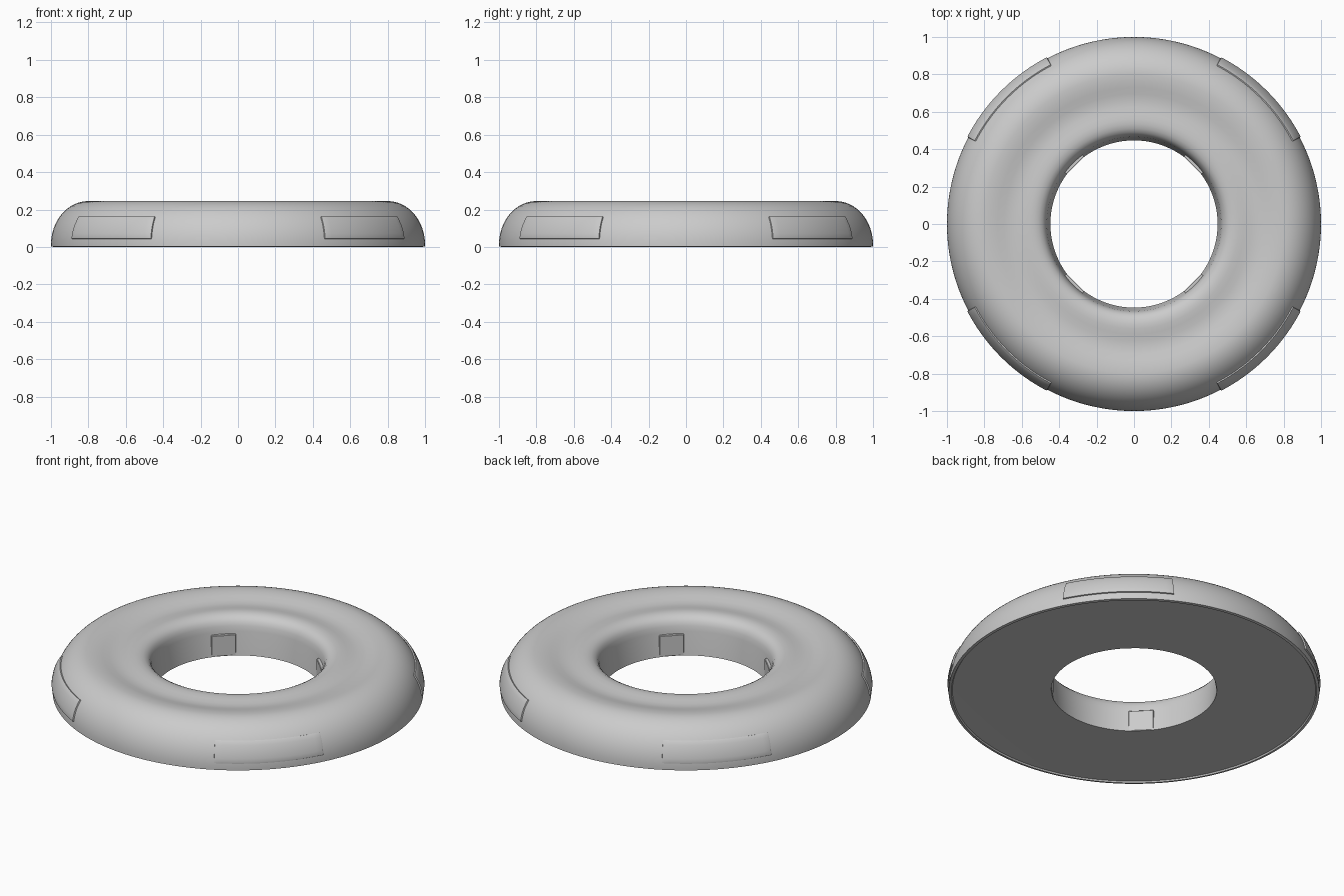
import bpy, bmesh, math
from mathutils import Vector, Matrix

if "Cube" in bpy.data.objects:
    bpy.data.objects.remove(bpy.data.objects["Cube"])

SEG = 144


def outer_point(t):
    """Rounded outer side: t = 0 at the rim, pi/2 at the crown."""
    return Vector((0.80 + 0.20 * math.cos(t), 0.012 + 0.233 * math.sin(t)))


def outer_normal(t):
    return Vector((math.cos(t) / 0.20, math.sin(t) / 0.233)).normalized()


def make_object(name, bm, angle=35):
    bmesh.ops.recalc_face_normals(bm, faces=bm.faces)
    mesh = bpy.data.meshes.new(name)
    bm.to_mesh(mesh)
    bm.free()
    obj = bpy.data.objects.new(name, mesh)
    bpy.context.collection.objects.link(obj)
    bpy.ops.object.select_all(action='DESELECT')
    obj.select_set(True)
    bpy.context.view_layer.objects.active = obj
    bpy.ops.object.shade_smooth_by_angle(angle=math.radians(angle))
    return obj


# Ring body: closed cross-section swept around z
profile = [(0.985, 0.0), (1.0, 0.003)]
profile += [tuple(outer_point(i / 16 * math.pi / 2)) for i in range(17)]
profile += [(0.765, 0.243), (0.73, 0.237), (0.695, 0.229), (0.66, 0.224),
            (0.625, 0.225), (0.59, 0.230), (0.56, 0.234), (0.535, 0.234),
            (0.51, 0.229), (0.49, 0.218), (0.476, 0.202), (0.467, 0.18),
            (0.462, 0.15), (0.447, 0.013),
            (0.577, 0.013), (0.98, 0.008)]
bm = bmesh.new()
rings = []
for k in range(SEG):
    a = 2 * math.pi * k / SEG
    rings.append([bm.verts.new((r * math.cos(a), r * math.sin(a), z)) for r, z in profile])
n = len(profile)
for k in range(SEG):
    A, B = rings[k], rings[(k + 1) % SEG]
    for i in range(n):
        j = (i + 1) % n
        bm.faces.new((A[i], A[j], B[j], B[i]))
make_object("ring_body", bm)


# Outer pads: thin raised patches that follow the rounded side
def pad(name, centre):
    half = math.radians(17.5)
    t0, t1 = math.asin(0.03 / 0.233), math.asin(0.148 / 0.233)
    us = [0, 0.004, 0.022] + [0.022 + 0.956 * i / 20 for i in range(1, 21)] + [0.996, 1]
    vs = [0, 0.015, 0.08] + [0.08 + 0.84 * i / 6 for i in range(1, 7)] + [0.985, 1]
    bm = bmesh.new()
    grid = []
    for iu, u in enumerate(us):
        a = centre + half * (2 * u - 1)
        row = []
        for iv, v in enumerate(vs):
            depth = min(iu, iv, len(us) - 1 - iu, len(vs) - 1 - iv)
            lift = (-0.004, 0.007, 0.009)[min(depth, 2)]
            t = t0 + (t1 - t0) * v
            r, z = outer_point(t) + outer_normal(t) * lift
            row.append(bm.verts.new((r * math.cos(a), r * math.sin(a), z)))
        grid.append(row)
    for A, B in zip(grid, grid[1:]):
        for i in range(len(vs) - 1):
            bm.faces.new((A[i], B[i], B[i + 1], A[i + 1]))
    make_object(name, bm)


# Inner tabs: small flat blocks on the wall of the hole
def tab(name, angle):
    bm = bmesh.new()
    bmesh.ops.create_cube(bm, size=1)
    bmesh.ops.scale(bm, vec=(0.022, 0.135, 0.125), verts=bm.verts)
    bmesh.ops.translate(bm, vec=(0.4535, 0, 0.0755), verts=bm.verts)
    bmesh.ops.bevel(bm, geom=list(bm.edges), offset=0.003, segments=1, affect='EDGES')
    bmesh.ops.transform(bm, matrix=Matrix.Rotation(angle, 4, 'Z'), verts=bm.verts)
    make_object(name, bm, 30)


for k in range(4):
    angle = math.pi / 4 + k * math.pi / 2
    pad(f"outer_pad_{k + 1}", angle)
    tab(f"inner_tab_{k + 1}", angle)
